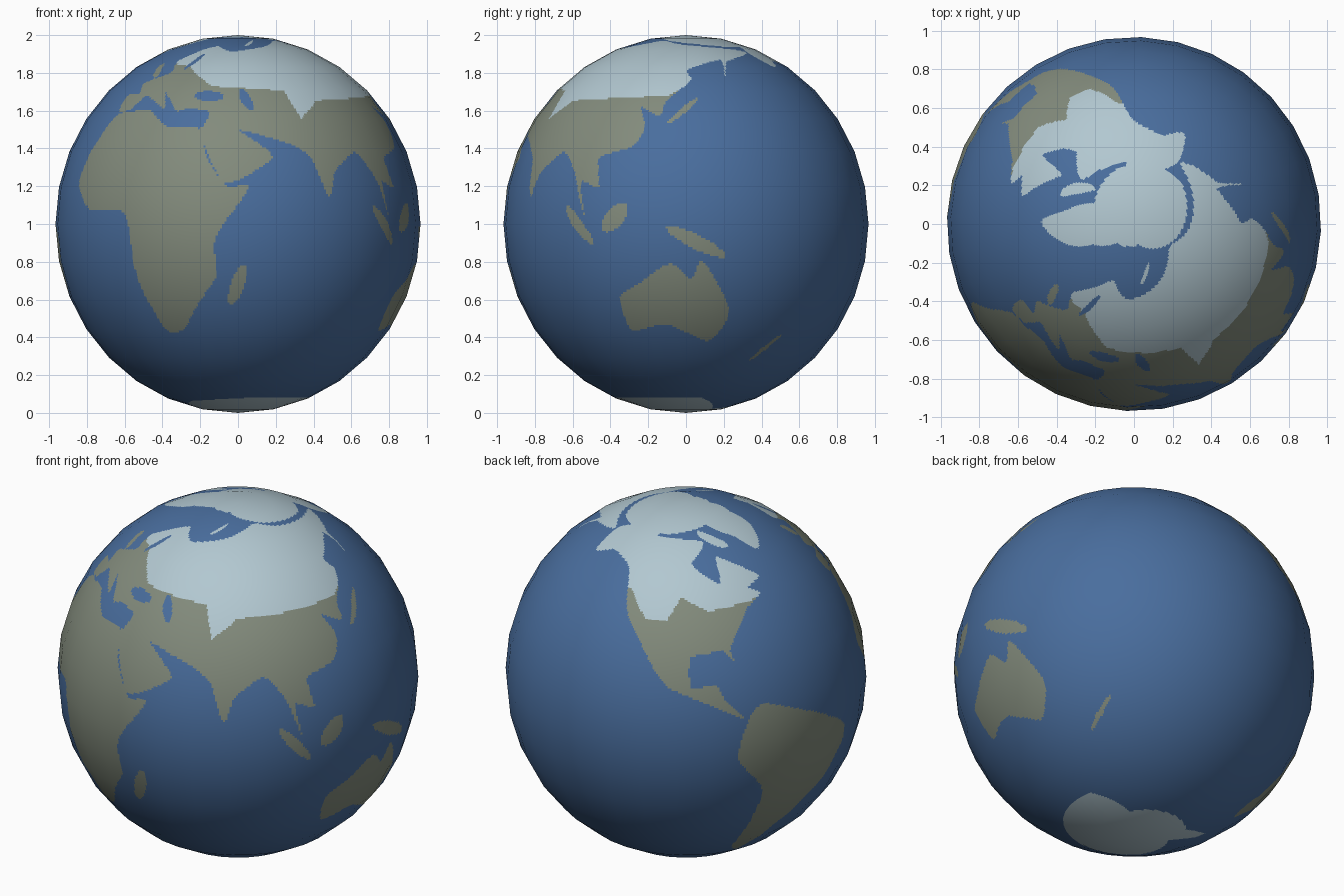
import bpy, math

if "Cube" in bpy.data.objects:
    bpy.data.objects.remove(bpy.data.objects["Cube"])

# ---- colours
def material(name, rgb):
    m = bpy.data.materials.new(name)
    m.diffuse_color = (*rgb, 1)
    m.use_nodes = True
    m.node_tree.nodes["Principled BSDF"].inputs["Base Color"].default_value = m.diffuse_color
    return m

MATERIALS = [material("ocean_blue", (0.067, 0.155, 0.342)),
             material("land_olive", (0.225, 0.258, 0.202)),
             material("snow_pale", (0.445, 0.575, 0.635))]
OCEAN, LAND, SNOW = range(3)

# ---- size: 32 x 16 facets, each divided into a fine grid for the painted map
SEGS, RINGS, DIV = 32, 16, 16
COLS, ROWS = SEGS * DIV, RINGS * DIV
STEP = 360 / COLS
RADIUS, FRONT_LON = 0.967, 47.2

# ---- rough land shapes (longitude, latitude), rounded by a curve below
africa = [(-6, 36), (10, 37), (20, 31), (33, 30.5), (36.5, 21), (43.5, 11.5), (51, 11.5),
    (40, -4), (40, -16), (34, -24), (26, -34), (18.5, -34), (12, -17), (9, 3), (-8, 4.5),
    (-17, 14), (-10, 31)]
eurasia = [(33, 30), (43, 12.5), (59, 21), (48, 30), (66, 25), (73, 20), (77.5, 8), (81, 16),
    (91, 22.5), (98, 15), (103.5, 1.5), (101, 13), (108, 11), (106.5, 20.5), (118, 24),
    (122, 31), (119, 38.5), (127, 35), (129, 41), (140, 50), (138, 55), (160, 61), (157, 51),
    (164, 60), (190, 66), (130, 73), (104, 77), (70, 70), (42, 66), (26, 71), (6, 61),
    (9, 54), (-4, 48.5), (-1.5, 44), (-9, 43), (-8, 37), (-1, 37.5), (4, 43), (16, 38),
    (13, 45), (22, 37), (27, 38), (36, 36.5), (34, 31)]
north_america = [(-168, 66), (-156, 71), (-84, 69), (-94, 60), (-80, 52), (-77, 62),
    (-57, 52), (-66, 49), (-61, 46), (-71, 42), (-81, 31), (-80, 26), (-84, 30), (-96, 28.5),
    (-96, 19), (-88, 20), (-84, 14), (-78, 8), (-92, 14.5), (-105, 20), (-114, 31),
    (-124, 42), (-132, 56), (-150, 60), (-162, 56)]
south_america = [(-77, 8), (-71, 12), (-51, 4), (-35, -6), (-40, -20), (-57, -37),
    (-68, -55), (-75, -48), (-71, -19), (-81, -5)]
australia = [(114, -23), (116, -34.5), (130, -32), (146, -38.5), (153, -28), (142.5, -11),
    (139, -17), (132, -12), (122, -18)]
greenland = [(-44, 60), (-54, 68), (-70, 77), (-18, 77), (-24, 69)]

# ---- ovals: both ends of the long axis, then half the width
islands = [(-86, 73, -64, 65, 2.5), (1, 51, -5, 58.5, 2), (44.5, -25.5, 49.5, -12.5, 2.3),
    (95.5, 5.5, 106, -6, 1.7), (110, -2, 118, 6, 3), (131, -1, 150, -10, 2.2),
    (130, 32, 142, 42, 1.2), (167, -46.5, 178, -36, 1), (53, 71, 68, 77, 1)]
seas = [(48, 46, 53, 37, 2), (28, 43, 41, 42.5, 2), (16, 55, 22, 65, 1.6)]

# ---- edges of the polar ice and of the snow on land, going round by longitude
arctic_ice = [(-180, 70), (-120, 71.5), (-65, 76.5), (-15, 76), (5, 82), (60, 83.5),
    (120, 76), (180, 70)]
antarctic_ice = [(-180, -78), (-75, -73), (-58, -64), (-50, -77), (0, -70), (55, -67),
    (150, -67), (180, -78)]
snow_line = [(-180, 50), (-125, 49), (-115, 40), (-106, 40), (-100, 48), (-88, 43),
    (-50, 46), (-10, 60), (18, 57), (35, 47), (68, 45), (72, 34), (82, 41), (130, 43),
    (142, 50), (190, 50)]

def rounded(pts, tension=0.3, parts=5):
    out, n = [], len(pts)
    for i in range(n):
        a, b, c, d = (pts[(i + k) % n] for k in (-1, 0, 1, 2))
        for s in range(parts):
            t = s / parts
            u = 1 - t
            out.append(tuple(q * u * u * (1 + 2 * t) + r * t * t * (1 + 2 * u)
                             + tension * (r - p) * t * u * u - tension * (w - q) * t * t * u
                             for p, q, r, w in zip(a, b, c, d)))
    return out

def oval(x0, y0, x1, y1, width, n=16):
    dx, dy = (x1 - x0) / 2, (y1 - y0) / 2
    k = width / math.hypot(dx, dy)
    angles = [math.tau * i / n for i in range(n)]
    return [((x0 + x1) / 2 + dx * math.cos(a) - dy * k * math.sin(a),
             (y0 + y1) / 2 + dy * math.cos(a) + dx * k * math.sin(a)) for a in angles]

def cap(edge, pole):
    return edge + [(edge[-1][0], pole), (edge[0][0], pole)]

# ---- paint the map: one colour index for each cell, filled row by row
cells = [[OCEAN] * COLS for _ in range(ROWS)]

def fill(outline, rule):
    for r in range(ROWS):
        lat = 90 - (r + 0.5) * STEP
        hits = sorted(x0 + (lat - y0) * (x1 - x0) / (y1 - y0)
                      for (x0, y0), (x1, y1) in zip(outline, outline[1:] + outline[:1])
                      if (y0 > lat) != (y1 > lat))
        for a, b in zip(hits[::2], hits[1::2]):
            for c in range(math.ceil((a + 180) / STEP - 0.5), math.ceil((b + 180) / STEP - 0.5)):
                cells[r][c % COLS] = rule(cells[r][c % COLS])

for shape in (africa, eurasia, north_america, south_america, australia, greenland):
    fill(rounded(shape), lambda old: LAND)
for sea in seas:
    fill(oval(*sea), lambda old: OCEAN)
for island in islands:
    fill(oval(*island), lambda old: LAND)
fill(cap(snow_line, 90), lambda old: SNOW if old else OCEAN)
fill(cap(arctic_ice, 90), lambda old: SNOW)
fill(cap(antarctic_ice, -90), lambda old: SNOW)

# ---- globe: fine grid lying on flat facets
def on_facet(curve, i):
    k, part = divmod(i, DIV)
    return [p + (q - p) * part / DIV for p, q in zip(curve(k), curve(k + 1))]

def ring(k):
    a = math.pi * k / RINGS
    return RADIUS * math.sin(a), 1 + math.cos(a)

def meridian(k):
    a = math.radians(-180 + 360 * k / SEGS - FRONT_LON - 90)
    return math.cos(a), math.sin(a)

around = [on_facet(meridian, c) for c in range(COLS)]
verts = [(0, 0, 2)]
for r in range(1, ROWS):
    rad, z = on_facet(ring, r)
    verts += [(rad * x, rad * y, z) for x, y in around]
verts.append((0, 0, 0))

def index(r, c):
    if r == 0:
        return 0
    return len(verts) - 1 if r == ROWS else 1 + (r - 1) * COLS + c % COLS

faces, colours = [], []
for r in range(ROWS):
    for c in range(COLS):
        quad = [index(r, c), index(r + 1, c), index(r + 1, c + 1), index(r, c + 1)]
        faces.append(list(dict.fromkeys(quad)))
        colours.append(cells[r][c])

mesh = bpy.data.meshes.new("globe")
mesh.from_pydata(verts, [], faces)
for m in MATERIALS:
    mesh.materials.append(m)
mesh.polygons.foreach_set("material_index", colours)
mesh.polygons.foreach_set("use_smooth", [True] * len(faces))
mesh.update()

# round shading across the facets
normals = []
for x, y, z in verts:
    n = (x / RADIUS ** 2, y / RADIUS ** 2, z - 1)
    length = math.hypot(*n)
    normals.append([v / length for v in n])
mesh.normals_split_custom_set_from_vertices(normals)
globe = bpy.data.objects.new("globe", mesh)
bpy.context.collection.objects.link(globe)
